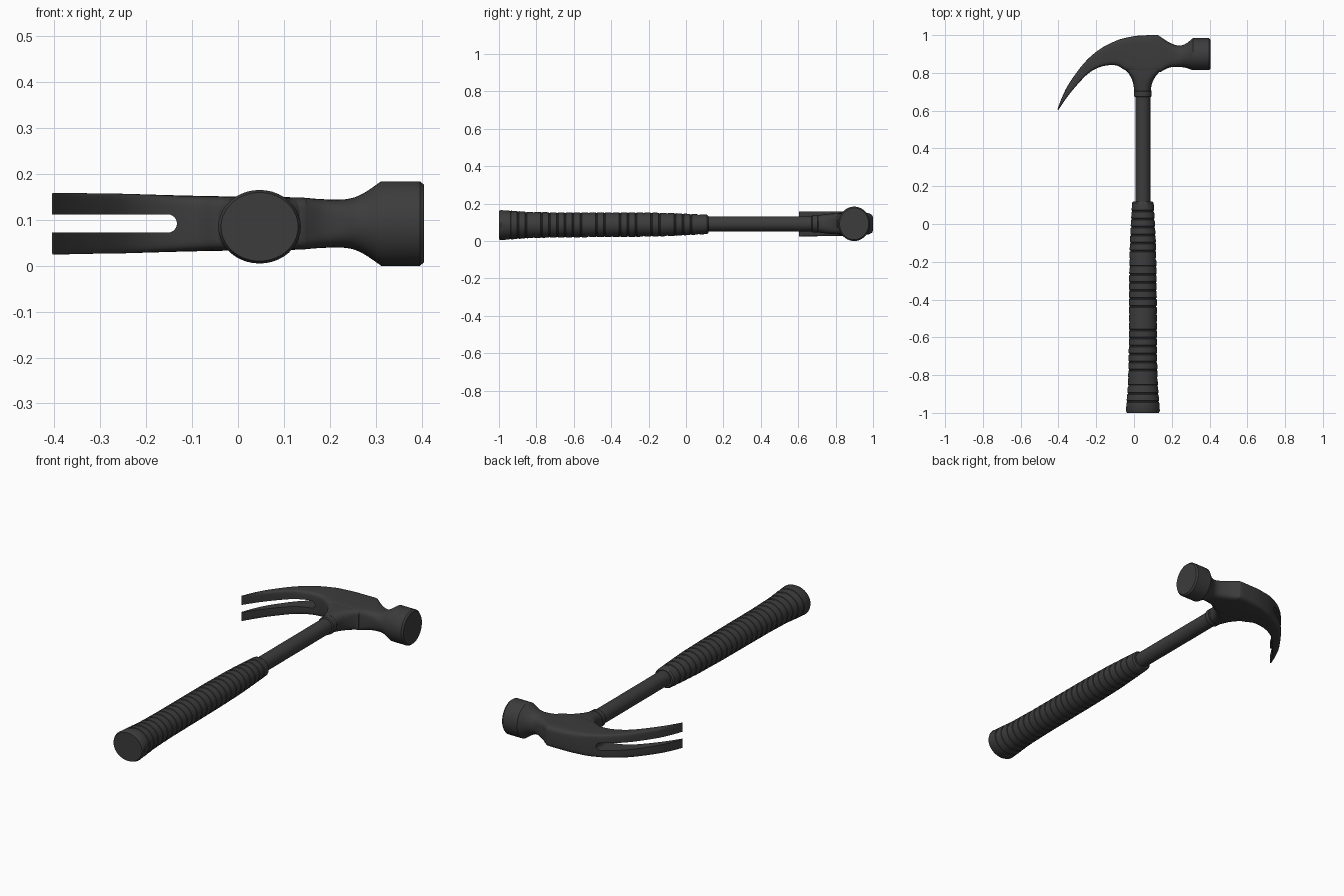
import bpy, bmesh, math
from mathutils import Vector

if "Cube" in bpy.data.objects:
    bpy.data.objects.remove(bpy.data.objects["Cube"], do_unlink=True)

steel = bpy.data.materials.new("dark_grey")
steel.use_nodes = True
COLOR = (0.045, 0.045, 0.045, 1)
steel.diffuse_color = COLOR
steel.node_tree.nodes["Principled BSDF"].inputs["Base Color"].default_value = COLOR

AXIS_X, AXIS_Z = 0.047, 0.092
SIDES = 40


def make_object(name, bm, angle=35):
    bmesh.ops.recalc_face_normals(bm, faces=bm.faces)
    mesh = bpy.data.meshes.new(name)
    bm.to_mesh(mesh)
    bm.free()
    mesh.materials.append(steel)
    obj = bpy.data.objects.new(name, mesh)
    bpy.context.collection.objects.link(obj)
    smooth(obj, angle)
    return obj


def smooth(obj, angle=35):
    bpy.ops.object.select_all(action="DESELECT")
    obj.select_set(True)
    bpy.context.view_layer.objects.active = obj
    bpy.ops.object.shade_smooth_by_angle(angle=math.radians(angle))


def loft(name, sections):
    """Skin sections (ax, ay, bx, by, half height, roundness exponent, centre z)."""
    bm = bmesh.new()
    rings = []
    for ax, ay, bx, by, half, power, cz in sections:
        a, b = Vector((ax, ay, cz)), Vector((bx, by, cz))
        mid, across = (a + b) / 2, (a - b) / 2
        ring = []
        for k in range(SIDES):
            t = math.tau * k / SIDES
            c, s = math.cos(t), math.sin(t)
            u = math.copysign(abs(c) ** (2 / power), c)
            v = math.copysign(abs(s) ** (2 / power), s)
            ring.append(bm.verts.new(mid + across * u + Vector((0, 0, half * v))))
        rings.append(ring)
    for r, q in zip(rings, rings[1:]):
        for k in range(SIDES):
            j = (k + 1) % SIDES
            bm.faces.new((r[k], r[j], q[j], q[k]))
    bm.faces.new(rings[0])
    bm.faces.new(rings[-1])
    return make_object(name, bm)


def spline(points, steps=4):
    """Catmull-Rom through tuples of numbers."""
    out = []
    for i in range(len(points) - 1):
        p0, p1 = points[max(i - 1, 0)], points[i]
        p2, p3 = points[i + 1], points[min(i + 2, len(points) - 1)]
        for s in range(steps):
            t = s / steps
            out.append(tuple(
                0.5 * (2 * b + (c - a) * t + (2 * a - 5 * b + 4 * c - d) * t * t
                       + (3 * b - a - 3 * c + d) * t ** 3)
                for a, b, c, d in zip(p0, p1, p2, p3)))
    return out + [points[-1]]


def along_handle(name, rows, power=2):
    """Loft along y from rows (y, half width, half height, centre z)."""
    return loft(name, [(AXIS_X + w, y, AXIS_X - w, y, h, power, z) for y, w, h, z in rows])


# Head: claw tip to neck, outer edge point, inner edge point, half height, exponent
claw = [
    (-.405, .608, -.401, .603, .067, 9),
    (-.378, .678, -.366, .655, .067, 8),
    (-.340, .750, -.318, .717, .066, 8),
    (-.260, .857, -.250, .790, .065, 7),
    (-.180, .926, -.195, .825, .063, 7),
    (-.100, .968, -.140, .840, .061, 7),
    (-.050, .984, -.088, .838, .060, 6),
    (.005, .995, -.040, .812, .059, 6),
    (.060, .999, .050, .790, .058, 6),
    (.122, 1.00, .138, .805, .057, 6),
    (.140, .991, .152, .812, .056, 6),
    (.180, .965, .190, .829, .053, 4),
    (.230, .945, .240, .830, .053, 2.6),
    (.270, .952, .270, .828, .064, 2.1),
    (.312, .984, .312, .814, .092, 2),
]
# Striking face with a small chamfer
poll = [(.396, .984, .396, .814, .092, 2), (.405, .977, .405, .821, .085, 2)]
head = loft("hammer_head", [s + (AXIS_Z,) for s in spline(claw) + poll])

# Nail slot between the claws, rounded at its inner end
bm = bmesh.new()
SLOT_R, SLOT_X = .02, -.153
outline = [(-.6, SLOT_R), (-.6, -SLOT_R)]
for k in range(13):
    t = math.pi * (k / 12 - .5)
    outline.append((SLOT_X + SLOT_R * math.cos(t), SLOT_R * math.sin(t)))
slot_face = bm.faces.new([bm.verts.new((x, .4, AXIS_Z + z)) for x, z in outline])
side = bmesh.ops.extrude_face_region(bm, geom=[slot_face])["geom"]
bmesh.ops.translate(bm, vec=(0, .8, 0), verts=[g for g in side if isinstance(g, bmesh.types.BMVert)])
cutter = make_object("slot_cutter", bm)
cutter.hide_render = True
cut = head.modifiers.new("slot", "BOOLEAN")
cut.operation, cut.object, cut.solver = "DIFFERENCE", cutter, "EXACT"
bpy.context.view_layer.objects.active = head
# Keep the cut ahead of any smoothing modifier
bpy.ops.object.modifier_move_to_index(modifier=cut.name, index=0)
bpy.ops.object.modifier_apply(modifier=cut.name)
bpy.data.objects.remove(cutter, do_unlink=True)
smooth(head)

# Socket flaring from the shaft into the head: y, left x, right x, half height, exponent
socket = [
    (.705, .001, .089, .046, 2.2),
    (.730, -.002, .092, .049, 2.6),
    (.760, -.009, .102, .053, 3),
    (.790, -.024, .121, .055, 4),
    (.815, -.045, .148, .055, 5),
    (.835, -.078, .190, .051, 5),
    (.860, -.080, .190, .048, 5),
]
loft("head_socket", [(r, y, l, y, h, p, AXIS_Z) for y, l, r, h, p in spline(socket, 3)])

# Collar and shaft
along_handle("collar", [(y, r, r, AXIS_Z) for y, r in
                        ((.672, .040), (.676, .046), (.702, .047), (.708, .043))])
along_handle("shaft", [(y, .04, .04, AXIS_Z) for y in (.08, .72)])

# Grip with ring grooves
profile = [(-.99, .090), (-.96, .088), (-.85, .079), (-.70, .075), (-.30, .073),
           (-.10, .069), (.05, .061), (.11, .057)]


def grip_radius(y):
    for (y0, r0), (y1, r1) in zip(profile, profile[1:]):
        if y <= y1:
            return r0 + (r1 - r0) * (y - y0) / (y1 - y0)
    return profile[-1][1]


stations = [(-1, .084), (-.99, .09)]
y = -.94
while y < .07:
    r = grip_radius(y)
    stations += [(y - .005, r), (y - .003, r - .003), (y + .003, r - .003), (y + .005, r)]
    y += .042
stations += [(.112, .057), (.12, .050)]
along_handle("grip", [(y, r, r * (.905 + .015 * y), .0885 + .0035 * y) for y, r in stations])
